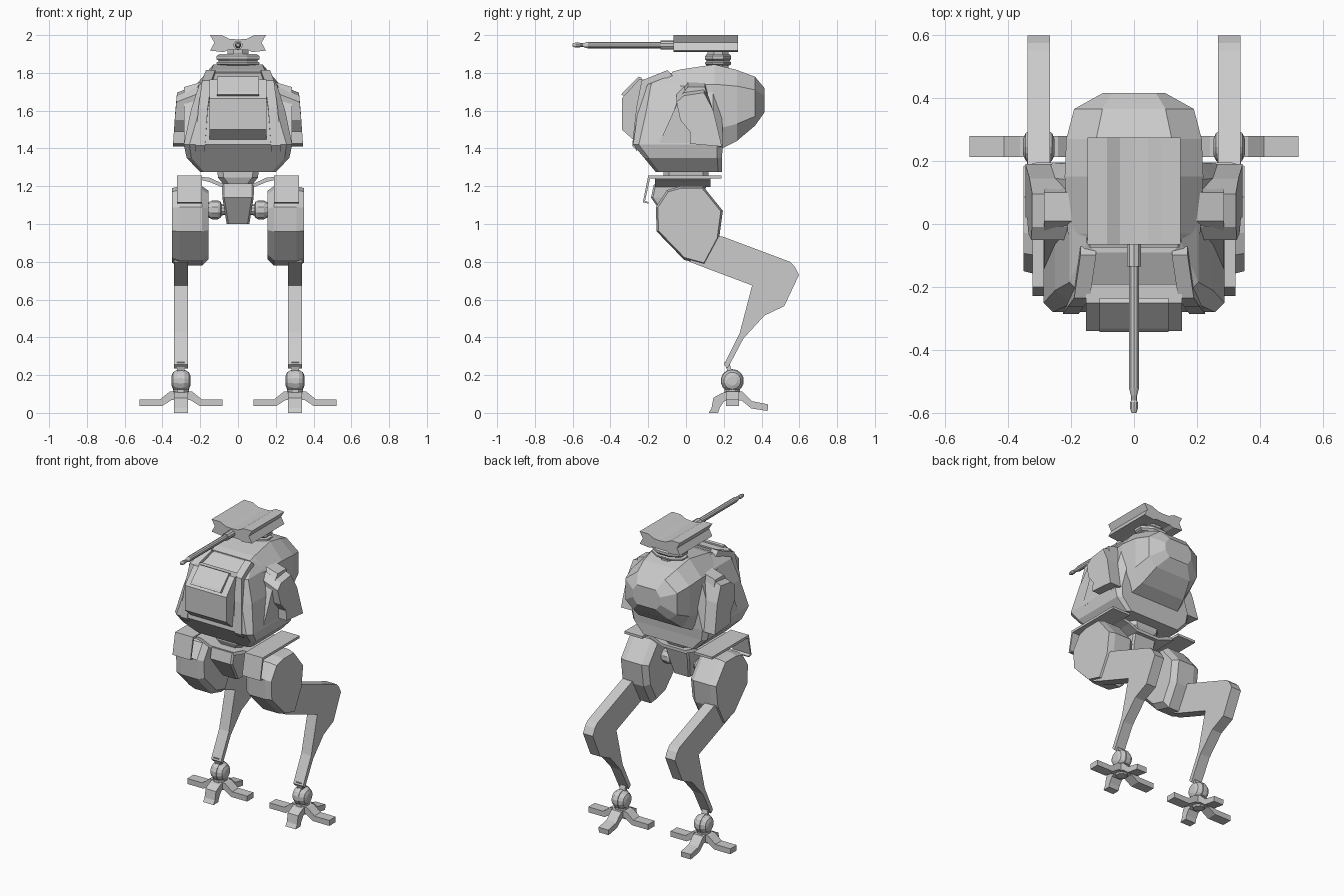
import bpy, bmesh, math
from mathutils import Matrix


def finish(name, bm, mirror=False):
    bmesh.ops.recalc_face_normals(bm, faces=bm.faces)
    me = bpy.data.meshes.new(name)
    bm.to_mesh(me)
    bm.free()
    ob = bpy.data.objects.new(name, me)
    bpy.context.collection.objects.link(ob)
    if mirror:
        ob.modifiers.new("mirror", 'MIRROR')
    return ob


def loft(name, rings, mirror=False):
    bm = bmesh.new()
    vs = [[bm.verts.new(p) for p in r] for r in rings]
    n = len(vs[0])
    for a, b in zip(vs, vs[1:]):
        for i in range(n):
            j = (i + 1) % n
            bm.faces.new((a[i], a[j], b[j], b[i]))
    bm.faces.new(vs[0])
    bm.faces.new(vs[-1])
    return finish(name, bm, mirror)


def prism(name, prof, stations, mirror=False):
    """Side profile (y, z) lofted through (x, scale) stations."""
    cy = sum(p[0] for p in prof) / len(prof)
    cz = sum(p[1] for p in prof) / len(prof)
    return loft(name, [[(x, cy + (y - cy) * s, cz + (z - cz) * s) for y, z in prof]
                       for x, s in stations], mirror)


def lathe(name, centre, axis, stations, seg=12, mirror=False):
    """Round part along axis x, y or z through (offset, radius) stations."""
    rings = []
    for t, r in stations:
        ring = []
        for i in range(seg):
            a = math.tau * (i + 0.5) / seg
            u, v = r * math.cos(a), r * math.sin(a)
            d = {'x': (t, u, v), 'y': (u, t, v), 'z': (u, v, t)}[axis]
            ring.append([c + k for c, k in zip(centre, d)])
        rings.append(ring)
    return loft(name, rings, mirror)


def oct_ring(z, yf, yb, w, c):
    half = [(w - c, yf), (w, yf + c), (w, yb - c), (w - c, yb)]
    return [(x, y, z) for x, y in half] + [(-x, y, z) for x, y in reversed(half)]


# Main hull: belly, flanks and cab roof
loft("hull", [oct_ring(*r) for r in [
    (1.275, -.16, .19, .20, .02), (1.35, -.222, .19, .272, .025),
    (1.42, -.28, .195, .287, .03), (1.60, -.255, .19, .25, .045),
    (1.74, -.225, .18, .205, .04), (1.80, -.09, .15, .15, .03)]])

# Rear bulb, cross-sections running back
rings = []
for y, wt, top, w, zs, zb, wb, bot in [
        (-.075, .14, 1.805, .20, 1.72, 1.50, .18, 1.40),
        (-.03, .14, 1.818, .21, 1.73, 1.50, .19, 1.39),
        (.15, .13, 1.845, .22, 1.74, 1.50, .19, 1.38),
        (.27, .12, 1.815, .215, 1.73, 1.53, .16, 1.44),
        (.365, .10, 1.78, .19, 1.71, 1.57, .13, 1.52),
        (.415, .07, 1.72, .10, 1.68, 1.63, .07, 1.59)]:
    half = [(wt, top), (w, zs), (w, zb), (wb, bot)]
    rings.append([(x, y, z) for x, z in half] + [(-x, y, z) for x, z in reversed(half)])
loft("rear_bulb", rings)

# Raised frame bars framing the front and rolling over the roof
bar = []
for x, y, z in [(.20, -.272, 1.40), (.185, -.25, 1.60), (.165, -.222, 1.745), (.145, -.085, 1.80)]:
    bar.append([(x + dx, y - s * .013, z + s * .015)
                for dx, s in ((-.025, -1), (.025, -1), (.025, 1), (-.025, 1))])
loft("frame_bar", bar, True)

# Front visor block with raised window
prism("visor_block", [(-.19, 1.44), (-.28, 1.447), (-.34, 1.50), (-.34, 1.665), (-.25, 1.765), (-.19, 1.765)],
      [(-.152, 1), (.152, 1)])
prism("visor_window", [(-.30, 1.66), (-.343, 1.685), (-.332, 1.70), (-.25, 1.78), (-.235, 1.775), (-.235, 1.74)],
      [(-.11, 1), (.11, 1)])

# Side pods: body with sloping shoulder, plus cut outer plate
pod = lambda x, zt, zb: [(x, -.15 if x < .3 else -.03, zb), (x, -.03, zt - .05), (x, .01, zt),
                         (x, .10, zt), (x, .185 if x < .3 else .17, zb)]
loft("side_pod", [pod(.18, 1.755, 1.40), pod(.285, 1.725, 1.41)], True)
plate = [(-.05, 1.675), (-.01, 1.71), (.095, 1.725), (.145, 1.60), (.19, 1.41),
         (.02, 1.425), (.02, 1.49), (-.03, 1.55)]
loft("pod_plate", [[(.20, y, z + .02 * (z > 1.6)) for y, z in plate],
                   [(.345 - .07 * (z - 1.41), y, z - .03 * (z > 1.65)) for y, z in plate]], True)

# Turret mount
lathe("turret_post", (0, .17, 1.82), 'z', [(0, .06), (.1, .06)], 8)
for nm, z, k in (("turret_ring_low", 1.84, .022), ("turret_ring_top", 1.862, .038)):
    ob = lathe(nm, (0, 0, 0), 'z', [(0, .065), (k * .3, .075), (k * .7, .075), (k, .065)], 8)
    ob.data.transform(Matrix.Translation((0, .17, z)) @ Matrix.Diagonal((1.65, 1, 1, 1)))

# Gun housing: concave extruded section
sec = [(.148, 2.0), (.085, 2.0), (.045, 1.98), (0, 1.977)]
low = [(.148, 1.918), (.075, 1.91), (.055, 1.92)]
prof = sec[:3] + [sec[3]] + [(-x, z) for x, z in reversed(sec[:3])]
prof += [(-.125, 1.96)] + [(-x, z) for x, z in low] + list(reversed(low)) + [(.125, 1.96)]
loft("gun_housing", [[(x, y, z) for x, z in prof] for y in (-.065, .275)])
lathe("gun_barrel", (0, 0, 1.947), 'y', [
    (.02, .024), (-.135, .024), (-.135, .017), (-.52, .017), (-.545, .010),
    (-.56, .010), (-.565, .013), (-.585, .013), (-.6, .008)], 10)

# Waist and pelvis
loft("waist", [oct_ring(1.20, -.10, .10, .07, .03), oct_ring(1.245, -.12, .12, .105, .03),
               oct_ring(1.28, -.12, .12, .11, .03)])
loft("pelvis", [oct_ring(1.0, -.09, .05, .06, .01), oct_ring(1.14, -.185, .09, .083, .01),
                oct_ring(1.21, -.17, .11, .085, .01)])
wing = [(0, 1.195), (.085, 1.195), (.15, 1.222), (.20, 1.235), (.20, 1.25), (.15, 1.245), (.085, 1.215), (0, 1.215)]
loft("pelvis_wing", [[(x, y, z) for x, z in wing] for y in (-.165, .13)], True)
lathe("hip_joint", (.122, 0, 1.075), 'x',
      [(-.06, .025), (-.035, .03), (-.03, .042), (-.015, .05), (.015, .05), (.03, .042), (.06, .035)], 10, True)

# Skirt plate over each hip with hanging flap
prism("hip_plate", [(-.2, 1.24), (.187, 1.24), (.187, 1.256), (-.2, 1.256)], [(.19, 1), (.322, 1)], True)
prism("hip_flap", [(-.2, 1.256), (-.19, 1.243), (-.217, 1.122), (-.197, 1.115), (-.2, 1.108), (-.228, 1.115)],
      [(.19, 1), (.322, 1)], True)

# Thighs: faceted drums with chamfered sides
prism("thigh", [(-.16, 1.09), (-.10, 1.18), (-.03, 1.20), (.09, 1.20), (.195, 1.07),
                (.175, .92), (.10, .78), (-.01, .81), (-.155, .96)],
      [(.155, .86), (.19, 1), (.31, 1), (.35, .94)], True)

# Back-bent shins
prism("shin", [(.04, .92), (.19, .935), (.55, .80), (.575, .775), (.598, .73), (.52, .565), (.415, .515),
               (.305, .395), (.22, .235), (.20, .255), (.285, .425), (.35, .675), (.11, .765), (.02, .80)],
      [(.266, 1), (.338, 1)], True)

# Ankle balls with centre rib
C = (.302, .245, .17)
lathe("ankle_ball", C, 'x', [(-.05, .025), (-.042, .045), (-.02, .058), (.02, .058), (.042, .045), (.05, .025)],
      14, True)
lathe("ankle_rib", C, 'x', [(-.012, .062), (.012, .062)], 14, True)
loft("ankle_post", [[(.302 + a * .02, y + b * .012, z) for a, b in ((-1, -1), (1, -1), (1, 1), (-1, 1))]
                    for y, z in ((.235, .21), (.215, .27))], True)

# Feet: hub, two side toes, heel toe and blunt front toe
lathe("foot_hub", (.302, .245, .055), 'z', [(0, .035), (.03, .045), (.07, .045)], 8, True)
side = [(.03, .115), (.06, .112), (.11, .072), (.22, .072), (.22, .036), (.10, .036), (.05, .068), (.03, .068)]
for nm, s in (("outer_toe", 1), ("inner_toe", -1)):
    loft(nm, [[(.302 + s * r, y, z) for r, z in side] for y in (.213, .28)], True)
prism("rear_toe", [(.26, .115), (.30, .112), (.35, .062), (.435, .045), (.432, .010), (.345, .024), (.295, .065), (.26, .065)],
      [(.266, 1), (.338, 1)], True)
prism("front_toe", [(.23, .115), (.19, .105), (.145, .08), (.135, .025), (.12, 0), (.17, 0), (.178, .025), (.20, .06), (.23, .07)],
      [(.264, 1), (.34, 1)], True)
